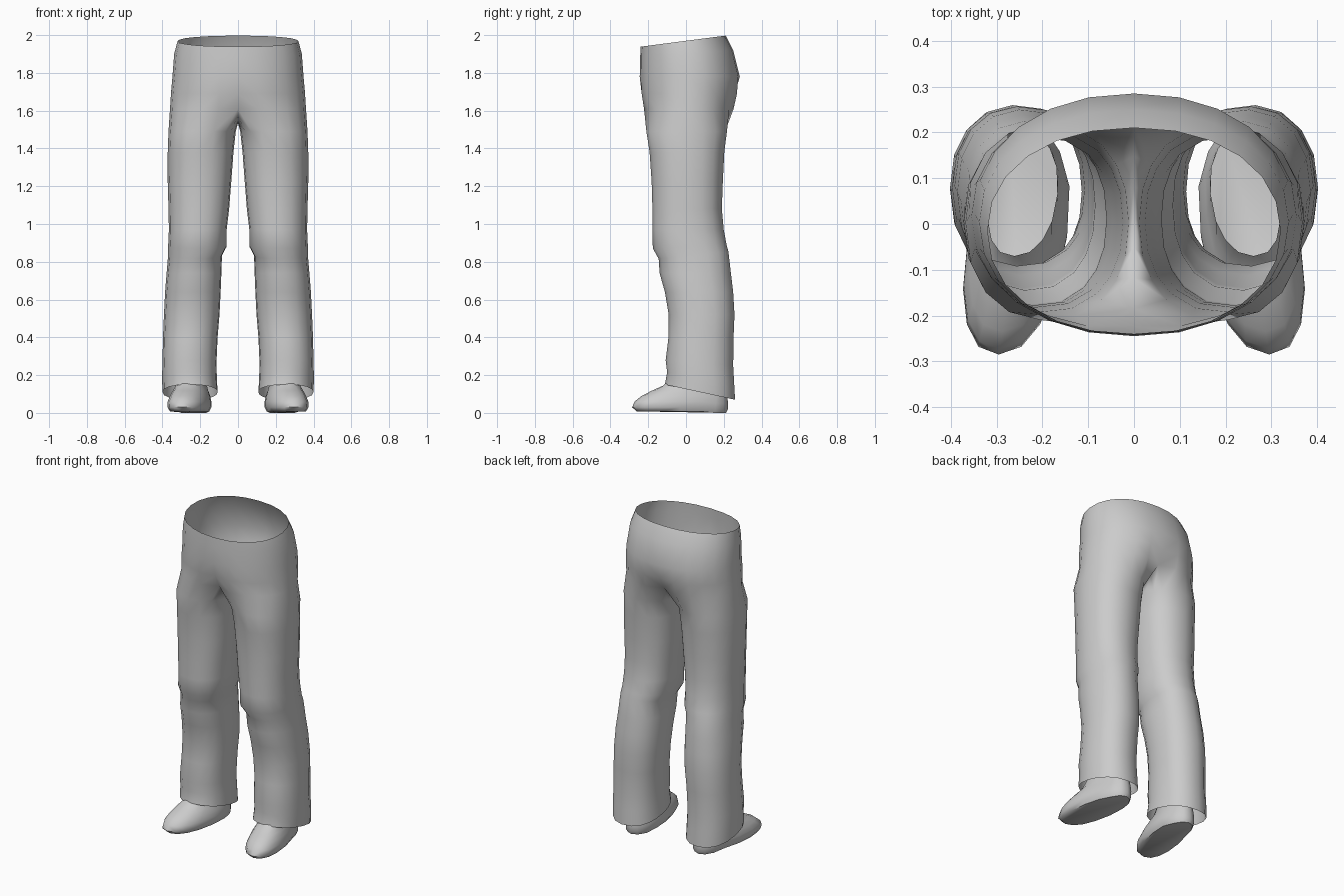
import bpy, bmesh
from math import sin, cos, radians, copysign

if "Cube" in bpy.data.objects:
    bpy.data.objects.remove(bpy.data.objects["Cube"])

grey = bpy.data.materials.new("plain grey")
grey.use_nodes = True
grey.diffuse_color = (0.6, 0.6, 0.6, 1)
grey.node_tree.nodes["Principled BSDF"].inputs["Base Color"].default_value = (0.6, 0.6, 0.6, 1)

OUTER, INNER = 13, 5      # points around the outside of a leg and its inseam


def oval(deg, x0, x1, y0, y1, power):
    """Point of a rounded box outline; -90 degrees is the front, 0 the +x side."""
    c, s = cos(radians(deg)), sin(radians(deg))
    x = (x0 + x1) / 2 + (x1 - x0) / 2 * copysign(abs(c) ** (2 / power), c)
    y = (y0 + y1) / 2 + (y1 - y0) / 2 * copysign(abs(s) ** (2 / power), s)
    return x, y


def bridge(bm, a, b, closed):
    for i in range(len(a) if closed else len(a) - 1):
        j = (i + 1) % len(a)
        bm.faces.new((a[i], a[j], b[j], b[i]))


def finish(bm, name):
    """Make a mirrored, smooth object out of the left half."""
    bmesh.ops.recalc_face_normals(bm, faces=bm.faces)
    mesh = bpy.data.meshes.new(name)
    bm.to_mesh(mesh)
    bm.free()
    mesh.materials.append(grey)
    ob = bpy.data.objects.new(name, mesh)
    bpy.context.collection.objects.link(ob)
    mirror = ob.modifiers.new("mirror", 'MIRROR')
    mirror.merge_threshold = 0.002
    bpy.ops.object.select_all(action='DESELECT')
    ob.select_set(True)
    bpy.context.view_layer.objects.active = ob
    bpy.ops.object.shade_smooth_by_angle(angle=radians(60))
    return ob


# Trousers: hip rows are z, slope, half width, front y, back y, seam inset
hips = [(1.97, .13, .32, -.24, .21, 0), (1.9, .08, .338, -.243, .25, 0),
        (1.78, 0, .347, -.245, .285, 0), (1.69, 0, .355, -.243, .278, .02),
        (1.61, 0, .36, -.23, .26, .045)]
# Leg rows are z, slope, inner x, outer x, front y, back y
legs = [(1.49, 0, .012, .368, -.21, .217), (1.38, 0, .024, .372, -.193, .203),
        (1.22, 0, .036, .372, -.182, .195), (1.08, 0, .047, .368, -.178, .19),
        (.97, 0, .06, .366, -.178, .2), (.88, .05, .06, .37, -.176, .215),
        (.83, .1, .085, .37, -.145, .225), (.74, 0, .088, .378, -.14, .238),
        (.64, 0, .092, .386, -.112, .25), (.52, 0, .098, .392, -.092, .257),
        (.4, 0, .108, .397, -.093, .252), (.27, -.08, .114, .4, -.108, .25),
        (.2, -.15, .112, .402, -.1, .255), (.126, -.216, .108, .4, -.112, .26)]

bm = bmesh.new()
previous = None
for z, slope, half, front, back, inset in hips:
    row = []
    for i in range(OUTER):
        x, y = oval(-90 + 180 * i / (OUTER - 1), -half, half, front, back, 2.15)
        if i in (0, OUTER - 1):
            x, y = 0, y - copysign(inset, y)
        row.append(bm.verts.new((x, y, z + slope * y)))
    if previous:
        bridge(bm, previous, row, False)
    previous = row

# Crotch seam sags between the front and back centre points
front, back = previous[0].co.copy(), previous[-1].co.copy()
for k in range(1, INNER + 1):
    t = k / (INNER + 1)
    p = back.lerp(front, t)
    previous.append(bm.verts.new((0, p.y, p.z - .075 * sin(t * 3.1416))))

angles = [-130 + 260 * i / (OUTER - 1) for i in range(OUTER)]
angles += [130 + 100 * k / (INNER + 1) for k in range(1, INNER + 1)]
for z, slope, x0, x1, y0, y1 in legs:
    row = []
    for a in angles:
        x, y = oval(a, x0, x1, y0, y1, 2.25)
        row.append(bm.verts.new((x, y, z + slope * y)))
    bridge(bm, previous, row, True)
    previous = row
finish(bm, "trousers")

# Shoes: rows are z, half width, toe y, heel y, from the sole to the ankle
shoe = [(.008, .096, -.262, .212), (.03, .108, -.285, .222), (.06, .108, -.272, .222),
        (.09, .1, -.235, .22), (.118, .09, -.18, .215), (.145, .08, -.12, .21),
        (.2, .075, -.07, .2)]
bm = bmesh.new()
previous = None
for z, half, toe, heel in shoe:
    row = []
    for i in range(16):
        x, y = oval(-90 + 22.5 * i, -half, half, toe, heel, 2.3)
        x *= 1 - .6 * max(0, y)              # narrower heel
        x += .25 - .16 * min(y, .1)          # toes point outwards
        row.append(bm.verts.new((x, y, max(0, z - .01 * (y > .1)))))
    if previous:
        bridge(bm, previous, row, True)
    else:
        bm.faces.new(row)
    previous = row
finish(bm, "shoes")
